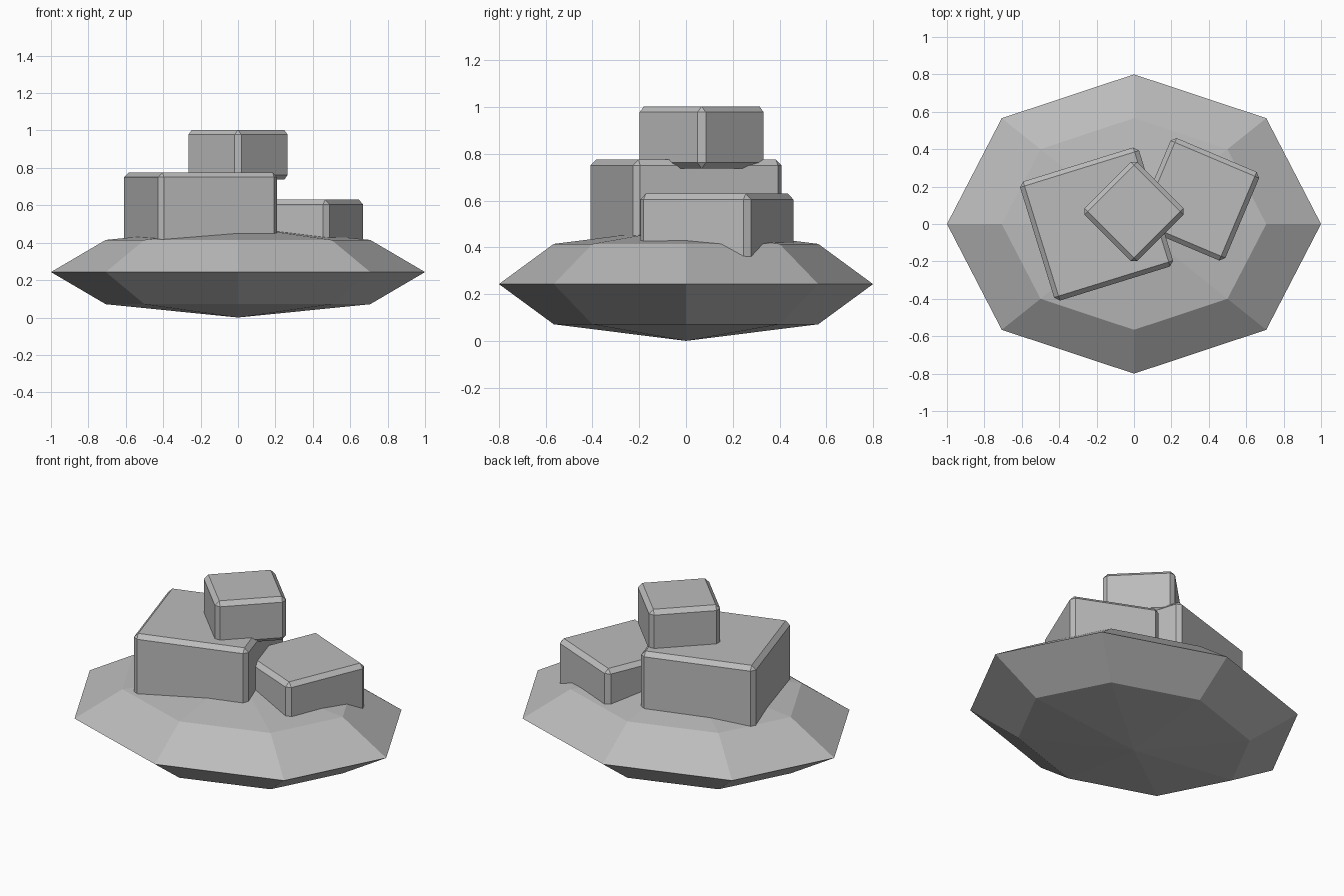
import bpy, math

if "Cube" in bpy.data.objects:
    bpy.data.objects.remove(bpy.data.objects["Cube"])

stone = bpy.data.materials.new("grey stone")
stone.diffuse_color = (0.5, 0.5, 0.5, 1)
stone.use_nodes = True
stone.node_tree.nodes["Principled BSDF"].inputs["Base Color"].default_value = stone.diffuse_color

# Faceted lens-shaped ground: eight sides, four rings
bpy.ops.mesh.primitive_uv_sphere_add(segments=8, ring_count=4, radius=1, location=(0, 0, 0.243))
ground = bpy.context.object
ground.name = "island_ground"
ground.scale = (1, 0.8, 0.243)
ground.data.materials.append(stone)


def block(name, x, y, top, half, half_height, angle):
    """Square block with chamfered edges, turned about z."""
    bpy.ops.mesh.primitive_cube_add(size=2, location=(x, y, top - half_height))
    ob = bpy.context.object
    ob.name = name
    ob.scale = (half, half, half_height)
    bpy.ops.object.transform_apply(location=False, rotation=False, scale=True)
    ob.rotation_euler.z = angle
    bevel = ob.modifiers.new("chamfer", 'BEVEL')
    bevel.width = 0.025
    bevel.segments = 1
    ob.data.materials.append(stone)


# Three stacked boulders
block("large_block", -0.2, 0.0, 0.775, 0.333, 0.22, 0.3)
block("side_block", 0.342, 0.132, 0.63, 0.257, 0.17, -0.4)
block("top_block", 0.0, 0.067, 1.003, 0.2, 0.133, math.radians(45))
